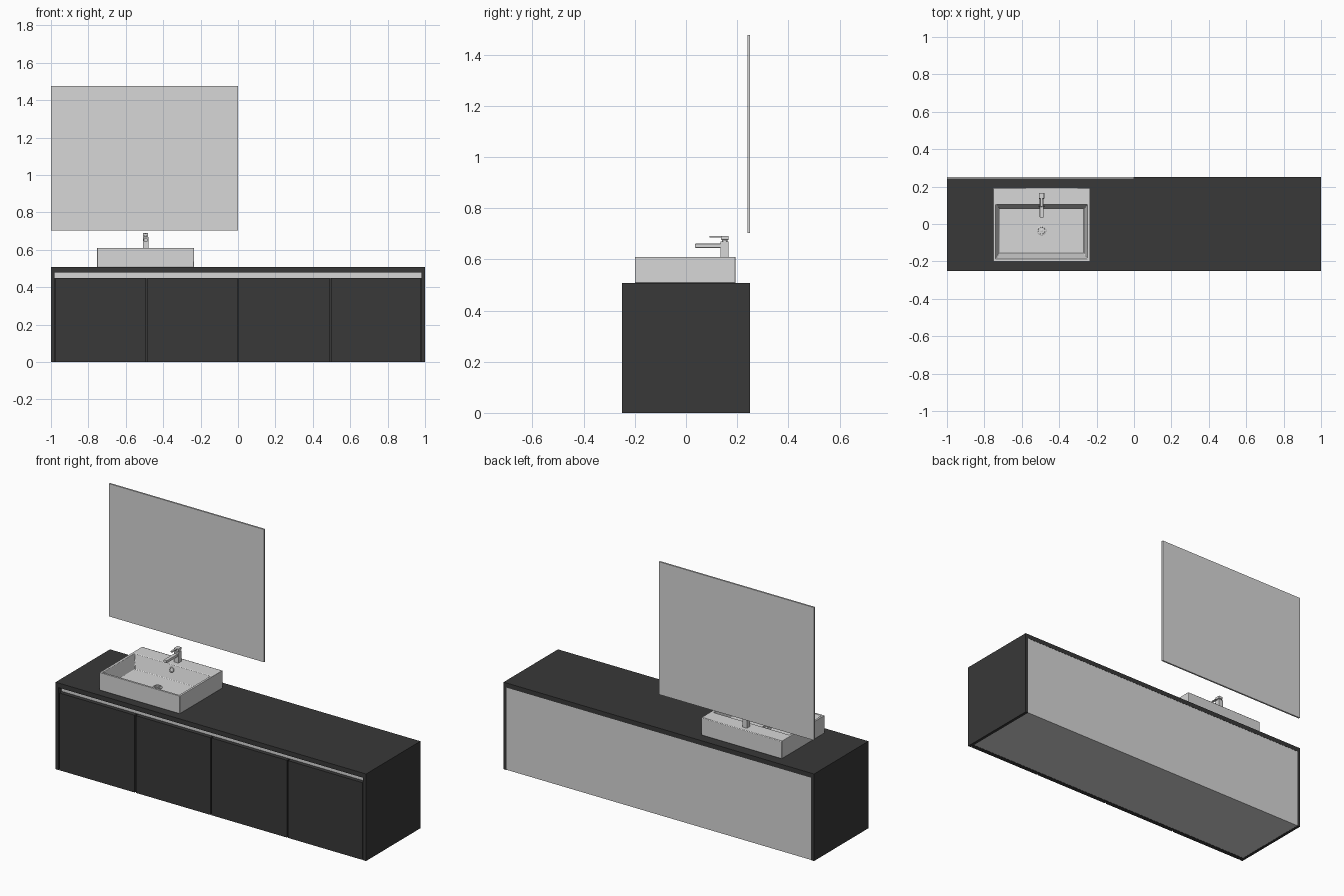
import bpy, bmesh, math
from mathutils import Vector

if "Cube" in bpy.data.objects:
    bpy.data.objects.remove(bpy.data.objects["Cube"])


def material(name, v):
    m = bpy.data.materials.new(name)
    m.diffuse_color = (v, v, v, 1)
    m.use_nodes = True
    m.node_tree.nodes["Principled BSDF"].inputs["Base Color"].default_value = m.diffuse_color
    return m


LIGHT = material("light_grey", 0.68)
DARK = material("charcoal", 0.04)


def add(name, bm, mat):
    bmesh.ops.recalc_face_normals(bm, faces=bm.faces)
    me = bpy.data.meshes.new(name)
    bm.to_mesh(me)
    bm.free()
    me.materials.append(mat)
    ob = bpy.data.objects.new(name, me)
    bpy.context.collection.objects.link(ob)
    return ob


def box(name, x, y, z, mat, bevel=0):
    bm = bmesh.new()
    bmesh.ops.create_cube(bm, size=1)
    for v in bm.verts:
        v.co = Vector([(r[0] + r[1]) / 2 + c * (r[1] - r[0]) for c, r in zip(v.co, (x, y, z))])
    ob = add(name, bm, mat)
    if bevel:
        mod = ob.modifiers.new("bevel", 'BEVEL')
        mod.width, mod.segments = bevel, 2
    return ob


def smooth(ob):
    bpy.context.view_layer.objects.active = ob
    for o in bpy.context.selected_objects:
        o.select_set(False)
    ob.select_set(True)
    bpy.ops.object.shade_smooth_by_angle()


def lathe(name, profile, loc, mat, tilt=0, n=24):
    """Spin (radius, height) points about a vertical axis, then tilt about x."""
    bm = bmesh.new()
    rings = [[bm.verts.new((r * math.cos(2 * math.pi * i / n), r * math.sin(2 * math.pi * i / n), h))
              for i in range(n)] for r, h in profile]
    for a, b in zip(rings, rings[1:]):
        for i in range(n):
            j = (i + 1) % n
            bm.faces.new((a[i], a[j], b[j], b[i]))
    bm.faces.new(rings[-1])
    ob = add(name, bm, mat)
    ob.location = loc
    ob.rotation_euler.x = tilt
    smooth(ob)
    return ob


# Cabinet shell: worktop, side panels and pale inner carcass
box("worktop", (-1, 1), (-0.25, 0.25), (0.48, 0.507), DARK)
for s, side in ((-1, "left"), (1, "right")):
    box(side + "_side_panel", sorted((s * 0.982, s)), (-0.25, 0.25), (0, 0.48), DARK)
box("carcass", (-0.982, 0.982), (-0.222, 0.249), (0.001, 0.48), LIGHT)
box("door_gap_backing", (-0.982, 0.982), (-0.228, -0.222), (0, 0.448), DARK)

# Four doors with narrow gaps, below the finger groove
edges = [-0.98, -0.488, 0, 0.494, 0.98]
for i in range(4):
    box(f"door_{i + 1}", (edges[i] + 0.004, edges[i + 1] - 0.004), (-0.249, -0.228), (0, 0.45), DARK)

# Wall mirror
box("mirror", (-1, 0), (0.24, 0.25), (0.703, 1.476), LIGHT)

# Basin: stacked rectangular loops from outer foot over the rim to the floor
CX = -0.494
loops = [(0.259, -0.2, 0.194, 0.507), (0.259, -0.2, 0.194, 0.61),
         (0.246, -0.187, 0.104, 0.61), (0.226, -0.155, 0.083, 0.53)]
bm = bmesh.new()
rings = [[bm.verts.new((CX + sx * hw, y, z)) for sx, y in ((-1, y0), (1, y0), (1, y1), (-1, y1))]
         for hw, y0, y1, z in loops]
for a, b in zip(rings, rings[1:]):
    for i in range(4):
        j = (i + 1) % 4
        bm.faces.new((a[i], a[j], b[j], b[i]))
bm.faces.new(rings[0])
bm.faces.new(rings[-1])
basin = add("basin", bm, LIGHT)
mod = basin.modifiers.new("bevel", 'BEVEL')
mod.width, mod.segments = 0.003, 2
smooth(basin)

# Drain with ring, cap and spokes; overflow ring on the back wall
ring = [(0.026, 0), (0.026, 0.003), (0.023, 0.005), (0.019, 0.005), (0.018, 0.001)]
drain = (CX, -0.035, 0.53)
lathe("drain_ring", ring, drain, LIGHT)
lathe("drain_cap", [(0.008, 0), (0.008, 0.005), (0.006, 0.006)], drain, LIGHT)
for i in range(6):
    sp = box(f"drain_spoke_{i + 1}", (0.007, 0.02), (-0.002, 0.002), (0, 0.004), LIGHT)
    sp.location = drain
    sp.rotation_euler.z = i * math.pi / 3
lathe("overflow_ring", [(r * 0.55, h) for r, h in ring], (CX, 0.0965, 0.582), LIGHT, tilt=math.radians(75))

# Tap: square body, flat spout, neck and lever
box("tap_body", (CX - 0.015, CX + 0.015), (0.135, 0.167), (0.608, 0.67), LIGHT, 0.002)
box("tap_spout", (CX - 0.01, CX + 0.01), (0.035, 0.14), (0.645, 0.661), LIGHT, 0.002)
lathe("tap_neck", [(0.011, 0), (0.011, 0.016)], (CX, 0.151, 0.668), LIGHT)
box("tap_handle", (CX - 0.014, CX + 0.014), (0.137, 0.167), (0.676, 0.691), LIGHT, 0.002)
box("tap_lever", (CX - 0.006, CX + 0.006), (0.092, 0.14), (0.685, 0.691), LIGHT, 0.001)
